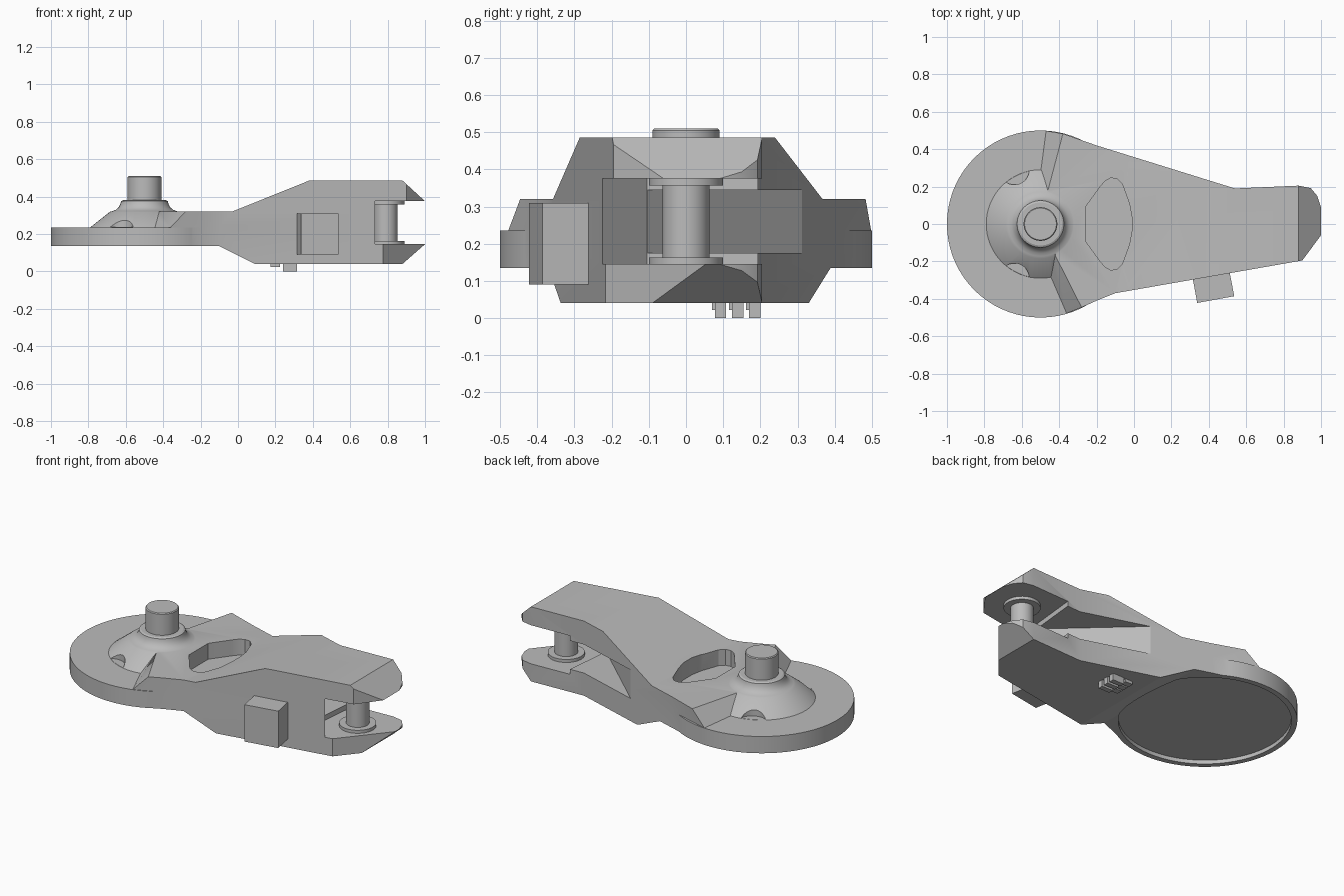
import bpy, bmesh, math
from mathutils import Matrix

cube = bpy.data.objects.get("Cube")
if cube:
    bpy.data.objects.remove(cube)

grey = bpy.data.materials.new("plain grey")
grey.use_nodes = True
grey.diffuse_color = (0.5, 0.5, 0.5, 1)
grey.node_tree.nodes["Principled BSDF"].inputs["Base Color"].default_value = (0.5, 0.5, 0.5, 1)


def make(name, bm):
    bmesh.ops.recalc_face_normals(bm, faces=bm.faces)
    mesh = bpy.data.meshes.new(name)
    bm.to_mesh(mesh)
    bm.free()
    mesh.materials.append(grey)
    ob = bpy.data.objects.new(name, mesh)
    bpy.context.collection.objects.link(ob)
    return ob


def loft(name, rings):
    """Skin closed rings of 3D points and cap both ends."""
    bm = bmesh.new()
    rows = [[bm.verts.new(p) for p in ring] for ring in rings]
    n = len(rows[0])
    for a, b in zip(rows, rows[1:]):
        for i in range(n):
            j = (i + 1) % n
            bm.faces.new((a[i], a[j], b[j], b[i]))
    bm.faces.new(rows[0][::-1])
    bm.faces.new(rows[-1])
    return make(name, bm)


def level(points, z):
    return [(x, y, z) for x, y in points]


def prism(name, points, z0, z1):
    return loft(name, [level(points, z0), level(points, z1)])


def turned(name, profile, x, y=0, n=64):
    """Stack circles of (radius, z) around a vertical axis."""
    return loft(name, [[(x + r * math.cos(math.tau * i / n), y + r * math.sin(math.tau * i / n), z)
                        for i in range(n)] for r, z in profile])


def combine(ob, other, operation):
    mod = ob.modifiers.new("combine", 'BOOLEAN')
    mod.operation = operation
    mod.solver = 'EXACT'
    mod.object = other
    bpy.context.view_layer.update()
    mesh = bpy.data.meshes.new_from_object(ob.evaluated_get(bpy.context.evaluated_depsgraph_get()))
    ob.modifiers.clear()
    ob.data = mesh
    bpy.data.objects.remove(other)


HUB = -0.5

# Arm plan, shared by both edge variants of the ramp beside the disc
outline = [(-0.2, -0.41), (-0.1, -0.37), (0.9, -0.195), (1, -0.06), (1, 0.09), (0.98, 0.15),
           (0.945, 0.192), (0.88, 0.205), (0.54, 0.19), (-0.2, 0.42)]
upper = [(-0.38, 0.483), (-0.46, 0.18), (-0.42, -0.17), (-0.28, -0.446)] + outline
lower = [(-0.47, 0.498), (-0.5, 0.27), (-0.45, -0.27), (-0.36, -0.478)] + outline
arm = loft("arm_body", [level(lower, 0), level(lower, 0.235), level(upper, 0.32), level(upper, 0.6)])

# Side profile of the arm
side = [(-0.7, 0.135), (-0.1, 0.135), (0.09, 0.04), (0.88, 0.04), (1, 0.145),
        (1, 0.375), (0.88, 0.485), (0.38, 0.485), (-0.03, 0.32), (-0.7, 0.32)]
combine(arm, loft("side_profile", [[(x, y, z) for x, z in side] for y in (-0.7, 0.7)]), 'INTERSECT')

# Fork slot, its deeper wedge, and the cut corner of the lower prong
slot = [(0.825, -0.31), (0.735, -0.228), (0.6, -0.105), (0.63, 0.195), (0.64, 0.3), (1.2, 0.3), (1.2, -0.31)]
combine(arm, prism("slot", slot, 0.145, 0.375), 'DIFFERENCE')
wedge = [(0.61, -0.113), (0.04, 0.41), (1.2, 0.41), (1.2, -0.113)]
combine(arm, prism("wedge", wedge, 0.175, 0.345), 'DIFFERENCE')
corner = [(0.75, -0.247), (1.1, 0.173), (1.1, -0.3), (0.75, -0.3)]
combine(arm, prism("corner", corner, 0, 0.2), 'DIFFERENCE')

# Hub: cone with two scooped notches, filleted collar and pin
hub = turned("hub", [(0.29, 0.2), (0.29, 0.235), (0.185, 0.318), (0.172, 0.322), (0.155, 0.328),
                     (0.138, 0.342), (0.128, 0.362), (0.125, 0.375), (0.115, 0.38), (0.09, 0.38),
                     (0.09, 0.505), (0.085, 0.51)], HUB)
for s in (-1, 1):
    combine(hub, turned("notch", [(0.08, 0.236), (0.08, 0.4)], -0.64, 0.29 * s, 32), 'DIFFERENCE')

# Join the round base with the arm and hub
body = turned("link_body", [(0.5, 0.135), (0.5, 0.235)], HUB, 0, 72)
combine(body, arm, 'UNION')
combine(body, hub, 'UNION')

# Pocket in the top of the arm and shallow recess below the base
half = [(-0.26, 0.09), (-0.18, 0.2), (-0.155, 0.23), (-0.125, 0.246), (-0.09, 0.242),
        (-0.063, 0.215), (-0.025, 0.11), (-0.012, 0.04)]
pocket = half + [(x, -y) for x, y in reversed(half)]
combine(body, prism("pocket", pocket, 0.225, 0.6), 'DIFFERENCE')
combine(body, turned("recess", [(0.468, 0.1), (0.468, 0.158)], HUB, 0, 72), 'DIFFERENCE')

# Fork pin with a collar at each prong
pin = turned("fork_pin", [(0.063, 0.13), (0.063, 0.39)], 0.79, 0, 48)
parts = [body, pin]
for name, z in (("lower_collar", 0.14), ("upper_collar", 0.357)):
    parts.append(turned(name, [(0.1, z), (0.1, z + 0.023)], 0.79, 0, 48))

# Stop block on the front side
block = [(0.312, -0.28), (0.338, -0.422), (0.536, -0.386), (0.51, -0.25)]
prism("side_block", block, 0.09, 0.31)


def box(name, x0, x1, y0, y1, z0, z1):
    return prism(name, [(x0, y0), (x1, y0), (x1, y1), (x0, y1)], z0, z1)


# Small raised pads under the arm
for i in range(3):
    y = 0.07 + 0.046 * i
    box("small_pad", 0.175, 0.225, y, y + 0.036, 0.022, 0.045)
    box("tall_pad", 0.24, 0.315, y + 0.008, y + 0.038, 0, 0.045)

# Smooth the round surfaces while keeping edges sharp
bpy.ops.object.select_all(action='DESELECT')
for ob in parts:
    ob.select_set(True)
bpy.context.view_layer.objects.active = body
bpy.ops.object.shade_smooth_by_angle(angle=math.radians(25))
